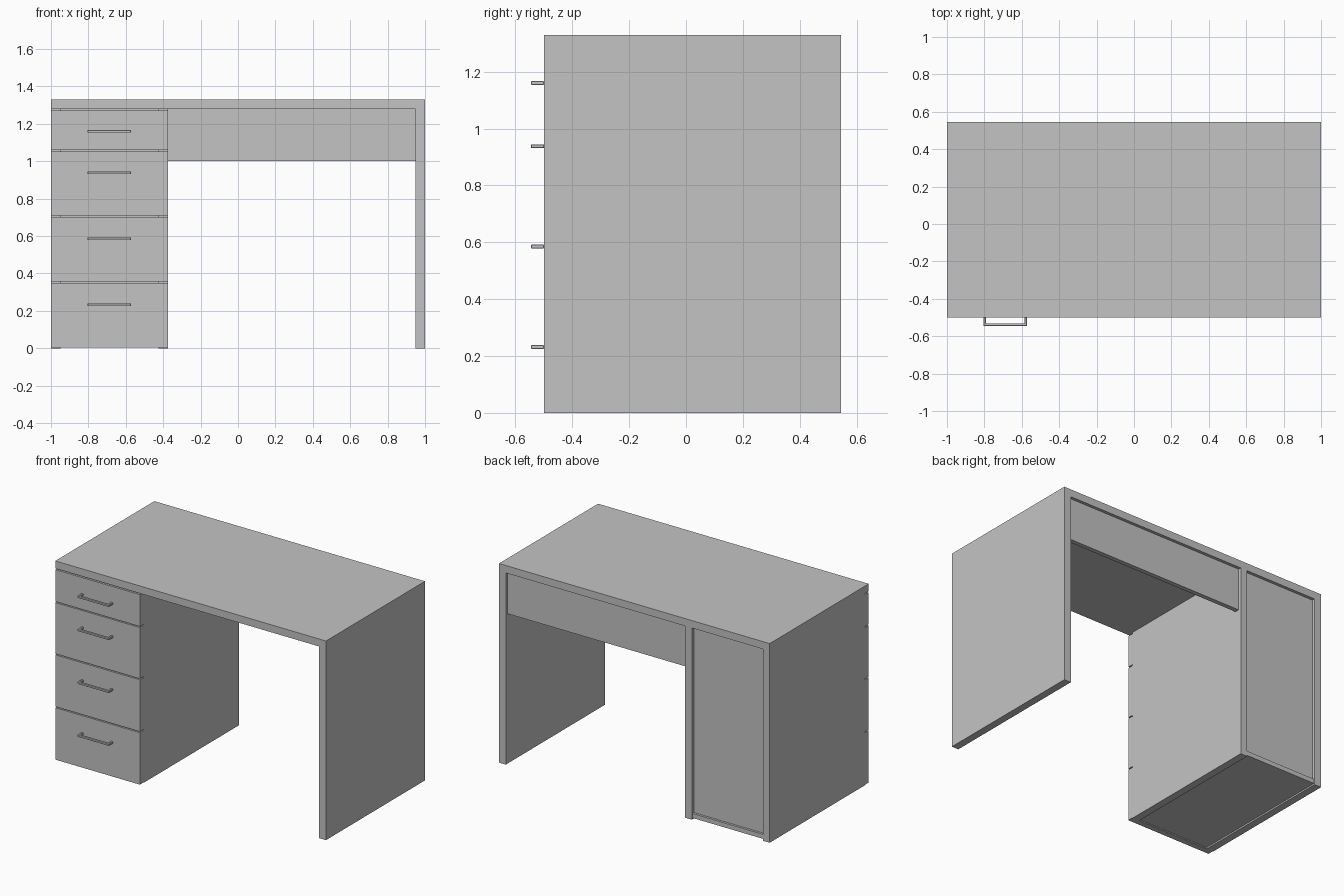
import bpy
import bmesh
from mathutils import Vector

cube = bpy.data.objects.get("Cube")
if cube:
    bpy.data.objects.remove(cube, do_unlink=True)

grey = bpy.data.materials.new("plain_grey")
colour = (0.55, 0.55, 0.55, 1)
grey.use_nodes = True
grey.diffuse_color = colour
grey.node_tree.nodes["Principled BSDF"].inputs["Base Color"].default_value = colour


def make_object(name, bm):
    bmesh.ops.recalc_face_normals(bm, faces=bm.faces)
    mesh = bpy.data.meshes.new(name)
    bm.to_mesh(mesh)
    bm.free()
    mesh.materials.append(grey)
    obj = bpy.data.objects.new(name, mesh)
    bpy.context.collection.objects.link(obj)
    return obj


def board(name, x, y, z):
    """Box spanning the given (low, high) ranges."""
    bm = bmesh.new()
    bmesh.ops.create_cube(bm, size=1)
    for v in bm.verts:
        v.co = Vector([(r[0] + r[1]) / 2 + c * (r[1] - r[0])
                       for r, c in zip((x, y, z), v.co)])
    return make_object(name, bm)


def handle(name, x, y, z, thick):
    """Flat bracket: a U-shaped plan extruded upwards."""
    left, right = x
    front, back = y
    plan = [(left, back), (left, front), (right, front), (right, back),
            (right - thick, back), (right - thick, front + thick),
            (left + thick, front + thick), (left + thick, back)]
    bm = bmesh.new()
    face = bm.faces.new([bm.verts.new((px, py, z - thick / 2)) for px, py in plan])
    grown = bmesh.ops.extrude_face_region(bm, geom=[face])["geom"]
    verts = [g for g in grown if isinstance(g, bmesh.types.BMVert)]
    bmesh.ops.translate(bm, verts=verts, vec=(0, 0, thick))
    obj = make_object(name, bm)
    bevel = obj.modifiers.new("soft_edges", "BEVEL")
    bevel.width = 0.002
    return obj


FRONT, BACK = -0.5, 0.545
UNDER, TOP = 1.28, 1.33      # underside and surface of the desk top
T = 0.05                     # board thickness
INNER = -0.375               # inner side of the drawer cabinet
DRAWER_BACK = FRONT + 0.04

# Desk top, supporting leg and rear panel
board("desk_top", (-1, 1), (FRONT, BACK), (UNDER, TOP))
board("left_leg_panel", (1 - T, 1), (FRONT, BACK), (0, UNDER))
board("modesty_panel", (INNER, 1 - T), (BACK - 0.05, BACK - 0.02), (1.0, UNDER))

# Drawer cabinet
board("cabinet_outer_side", (-1, T - 1), (DRAWER_BACK, BACK), (0, UNDER))
board("cabinet_inner_side", (INNER - T, INNER), (DRAWER_BACK, BACK), (0, UNDER))
board("cabinet_bottom", (T - 1, INNER - T), (DRAWER_BACK, BACK - 0.005), (0.01, 0.04))
board("cabinet_back", (T - 1, INNER - T), (BACK - 0.04, BACK - 0.02), (0.04, UNDER))

# Drawer fronts with their handles
drawers = [(0.003, 0.35, 0.232), (0.357, 0.703, 0.585),
           (0.71, 1.052, 0.938), (1.059, 1.272, 1.16)]
for i, (low, high, grip) in enumerate(drawers, 1):
    board(f"drawer_front_{i}", (-1, INNER), (FRONT, DRAWER_BACK), (low, high))
    handle(f"drawer_handle_{i}", (-0.805, -0.572), (-0.545, FRONT), grip, 0.014)
